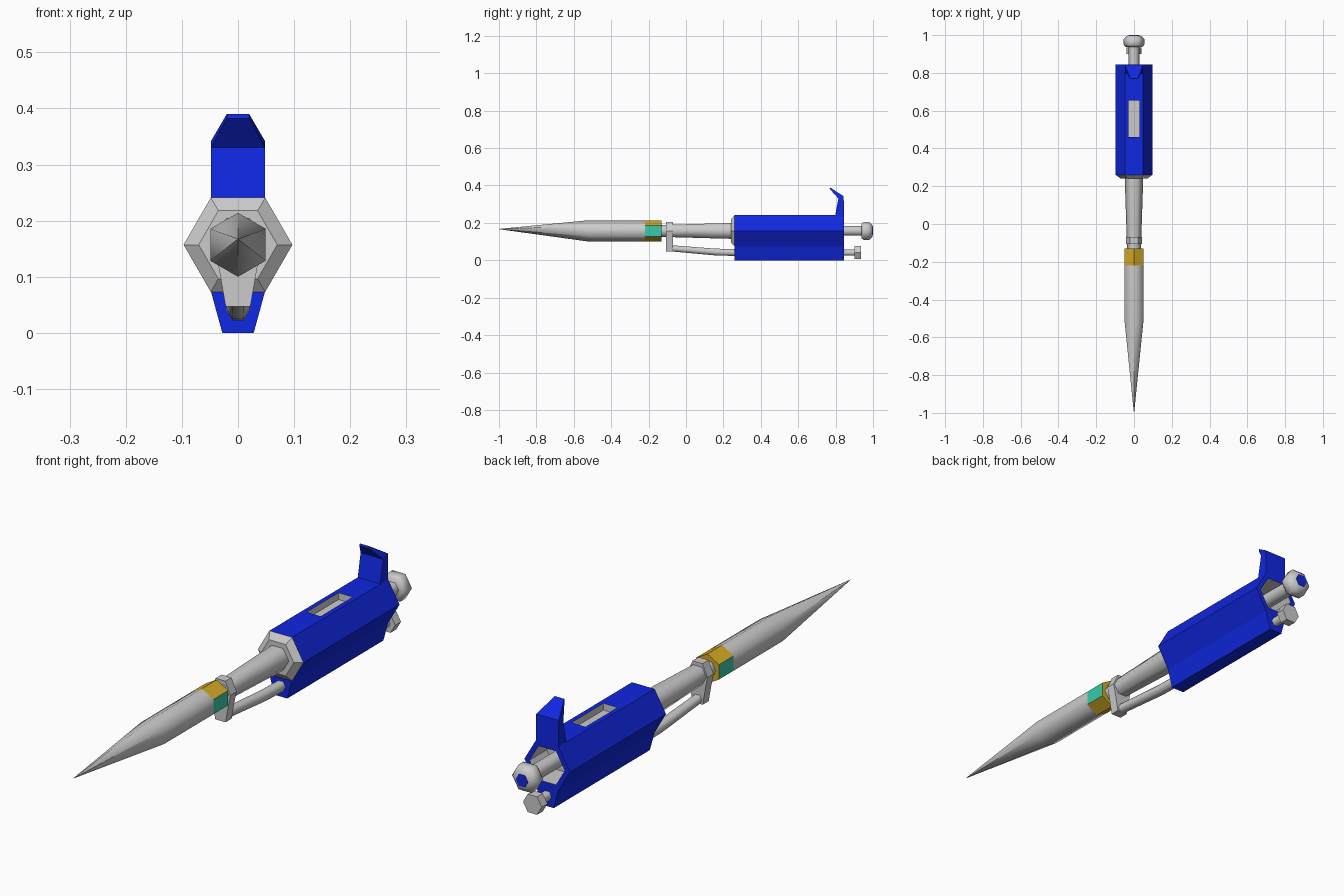
import bpy, bmesh, math

if "Cube" in bpy.data.objects:
    bpy.data.objects.remove(bpy.data.objects["Cube"])

CZ = 0.157   # height of the main axis
LZ = 0.041   # height of the lower rod axis


def material(name, rgb):
    m = bpy.data.materials.new(name)
    m.diffuse_color = (*rgb, 1)
    m.use_nodes = True
    m.node_tree.nodes["Principled BSDF"].inputs["Base Color"].default_value = m.diffuse_color
    return m


BLUE = material("blue", (0.005, 0.02, 0.75))
YELLOW = material("yellow", (0.65, 0.4, 0.02))
TEAL = material("teal", (0.04, 0.6, 0.4))


def hexagon(y, r, z=CZ, point_up=False):
    off = math.pi / 6 if point_up else 0
    return [(r * math.cos(off + i * math.pi / 3), y,
             z + r * math.sin(off + i * math.pi / 3)) for i in range(6)]


def loft(name, rings, mats=(), smooth=False):
    """Skin through equal-length rings and cap both ends."""
    bm = bmesh.new()
    vs = [[bm.verts.new(p) for p in ring] for ring in rings]
    n = len(rings[0])
    for a, b in zip(vs, vs[1:]):
        for i in range(n):
            j = (i + 1) % n
            bm.faces.new((a[i], a[j], b[j], b[i]))
    bm.faces.new(vs[0])
    bm.faces.new(vs[-1])
    bmesh.ops.recalc_face_normals(bm, faces=bm.faces)
    me = bpy.data.meshes.new(name)
    bm.to_mesh(me)
    bm.free()
    ob = bpy.data.objects.new(name, me)
    bpy.context.collection.objects.link(ob)
    for m in mats:
        me.materials.append(m)
    if smooth:
        bpy.ops.object.select_all(action='DESELECT')
        ob.select_set(True)
        bpy.context.view_layer.objects.active = ob
        bpy.ops.object.shade_smooth_by_angle(angle=math.radians(65))
    return ob


def prism(name, half, y0, y1, mats=()):
    """Extrude a mirrored xz half profile along y."""
    prof = half + [(-x, z) for x, z in reversed(half)]
    return loft(name, [[(x, y, z) for x, z in prof] for y in (y0, y1)], mats)


# handle body with rear cavity and display window
body = prism("handle_body", [(0.048, 0.241), (0.097, CZ), (0.048, 0.073), (0.028, 0)],
             0.26, 0.845, (BLUE, None))
cavity = loft("rear_cavity_cutter", [hexagon(0.74, 0.075), hexagon(0.9, 0.075)], (BLUE, None))
window = prism("window_cutter", [(0.03, 0.3), (0.03, 0.215)], 0.46, 0.655, (BLUE, None))
for cutter in (cavity, window):
    for p in cutter.data.polygons:
        p.material_index = 1
    cutter.hide_render = True
    cutter.hide_viewport = True
    mod = body.modifiers.new(cutter.name, 'BOOLEAN')
    mod.operation = 'DIFFERENCE'
    mod.solver = 'EXACT'
    mod.object = cutter

# finger hook
def hook_ring(w, yf, zf, yb, zb):
    return [(-w, yf, zf), (w, yf, zf), (w, yb, zb), (-w, yb, zb)]


loft("finger_hook", [hook_ring(0.048, 0.797, 0.238, 0.845, 0.238),
                     hook_ring(0.048, 0.815, 0.33, 0.843, 0.342),
                     hook_ring(0.02, 0.768, 0.382, 0.77, 0.39)], (BLUE,))

# front collar and tapered shaft
loft("front_collar", [hexagon(0.24, 0.07), hexagon(0.26, 0.097)])
loft("shaft", [hexagon(-0.09, 0.038), hexagon(0.15, 0.046), hexagon(0.25, 0.049)], smooth=True)
loft("neck", [hexagon(-0.14, 0.036), hexagon(-0.08, 0.036)], smooth=True)

# disposable tip and its coloured band
loft("tip", [hexagon(-1.0, 0.0008, 0.167, True), hexagon(-0.52, 0.057, CZ, True),
             hexagon(-0.22, 0.057, CZ, True)], smooth=True)
band = loft("tip_band", [hexagon(-0.22, 0.057, CZ, True), hexagon(-0.13, 0.057, CZ, True)],
            (YELLOW, TEAL))
for p in band.data.polygons:
    if abs(p.normal.x) > 0.9:
        p.material_index = 1

# ejector bracket and bent rod
prism("ejector_bracket", [(0.021, 0.205), (0.043, CZ), (0.034, 0.115), (0.022, 0.047)],
      -0.107, -0.07)
loft("ejector_rod", [hexagon(-0.08, 0.019, 0.064), hexagon(0.16, 0.021, 0.044),
                     hexagon(0.28, 0.021, LZ)], smooth=True)

# ejector button
loft("ejector_button_stem", [hexagon(0.82, 0.019, LZ), hexagon(0.905, 0.019, LZ)], smooth=True)
loft("ejector_button", [hexagon(0.9, 0.04, LZ), hexagon(0.935, 0.04, LZ)])

# plunger with blue end cap
loft("plunger_stem", [hexagon(0.735, 0.029), hexagon(0.95, 0.029)], smooth=True)
loft("plunger_button", [hexagon(0.938, 0.046), hexagon(0.95, 0.055), hexagon(0.98, 0.055),
                        hexagon(0.998, 0.034)], smooth=True)
loft("plunger_cap", [hexagon(0.99, 0.026), hexagon(1.0, 0.026)], (BLUE,))
